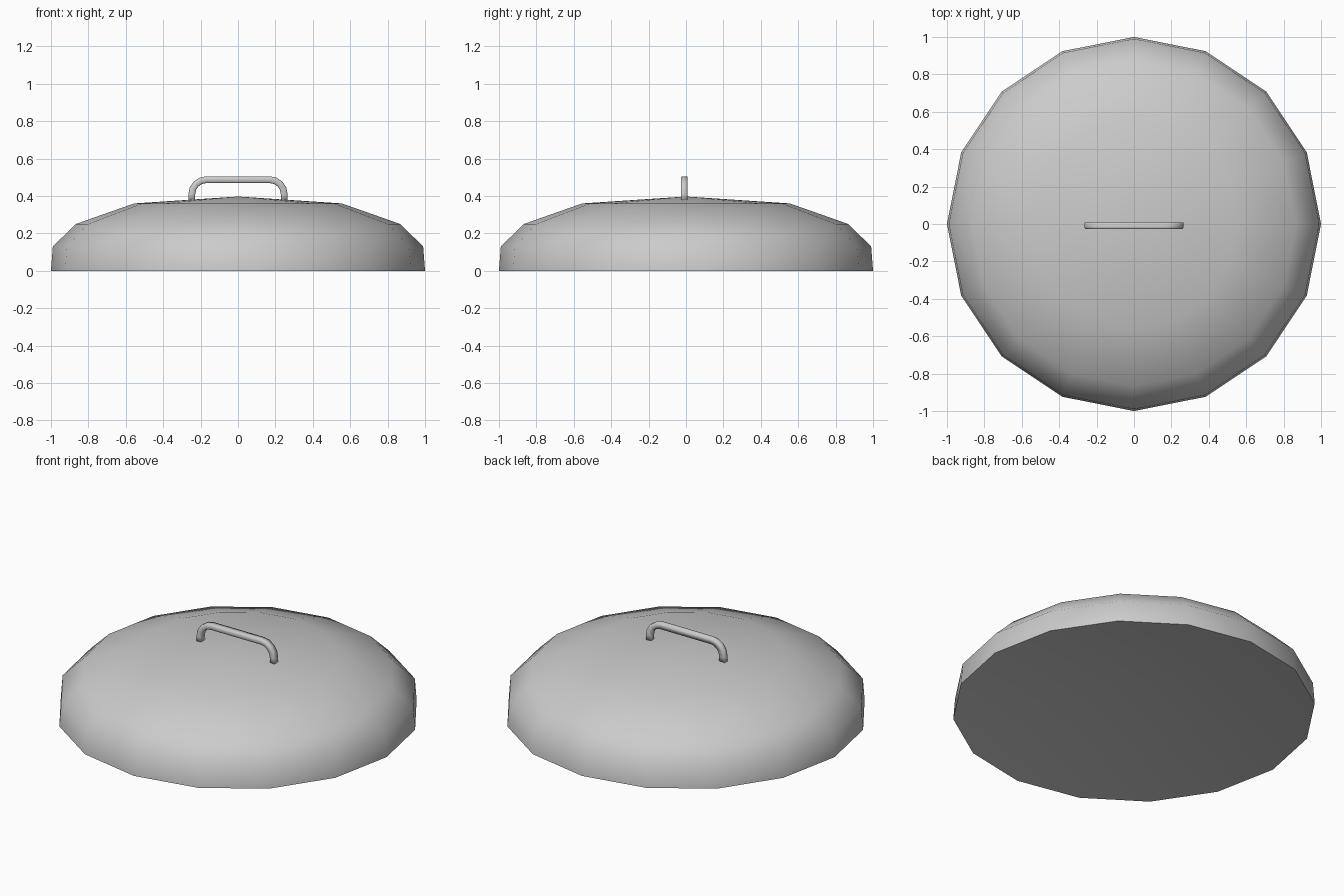
import bpy, bmesh
from math import sin, cos, pi

if "Cube" in bpy.data.objects:
    bpy.data.objects.remove(bpy.data.objects["Cube"])


def finish(bm, name, angle):
    """Turn a bmesh into an object, smooth except at sharp edges."""
    bmesh.ops.recalc_face_normals(bm, faces=bm.faces)
    mesh = bpy.data.meshes.new(name)
    bm.to_mesh(mesh)
    bm.free()
    obj = bpy.data.objects.new(name, mesh)
    bpy.context.collection.objects.link(obj)
    bpy.ops.object.select_all(action='DESELECT')
    bpy.context.view_layer.objects.active = obj
    obj.select_set(True)
    bpy.ops.object.shade_smooth_by_angle(angle=angle)
    return obj


def bridge(bm, a, b):
    n = len(a)
    for i in range(n):
        j = (i + 1) % n
        bm.faces.new((a[i], a[j], b[j], b[i]))


def fan(bm, ring, z):
    tip = bm.verts.new((0, 0, z))
    for i in range(len(ring)):
        bm.faces.new((ring[i], ring[(i + 1) % len(ring)], tip))


# Lid dome: 16-sided solid turned from a short profile, hollowed underneath
SIDES = 16
profile = [(1.0, 0.0), (0.99, 0.13), (0.867, 0.25), (0.555, 0.36)]
bm = bmesh.new()
rings = [[bm.verts.new((r * cos(2 * pi * i / SIDES), r * sin(2 * pi * i / SIDES), z))
          for i in range(SIDES)] for r, z in profile]
for lower, upper in zip(rings, rings[1:]):
    bridge(bm, lower, upper)
fan(bm, rings[-1], 0.397)
fan(bm, rings[0], 0.15)
finish(bm, "lid_dome", pi / 3)

# Handle: square rod, lightly chamfered at the front, swept along a rounded arch
HALF, TOP, FOOT, BEND, STEPS = 0.247, 0.487, 0.376, 0.078, 4
section = [(-0.018, 0.008), (0.018, 0.008), (0.018, -0.020),
           (0.013, -0.028), (-0.013, -0.028), (-0.018, -0.020)]
right = [(HALF, FOOT, pi / 2)]
for k in range(STEPS + 1):
    a = pi / 2 * k / STEPS
    right.append((HALF - BEND + BEND * cos(a), TOP - BEND + BEND * sin(a), pi / 2 + a))
left = [(-x, z, 2 * pi - t) for x, z, t in reversed(right)]

bm = bmesh.new()
# u lies in the arch plane, across the path; v runs along y
rings = [[bm.verts.new((x + u * sin(t), v, z - u * cos(t))) for u, v in section]
         for x, z, t in right + left]
for a, b in zip(rings, rings[1:]):
    bridge(bm, a, b)
bm.faces.new(rings[0])
bm.faces.new(rings[-1])
finish(bm, "lid_handle", pi * 0.55)
